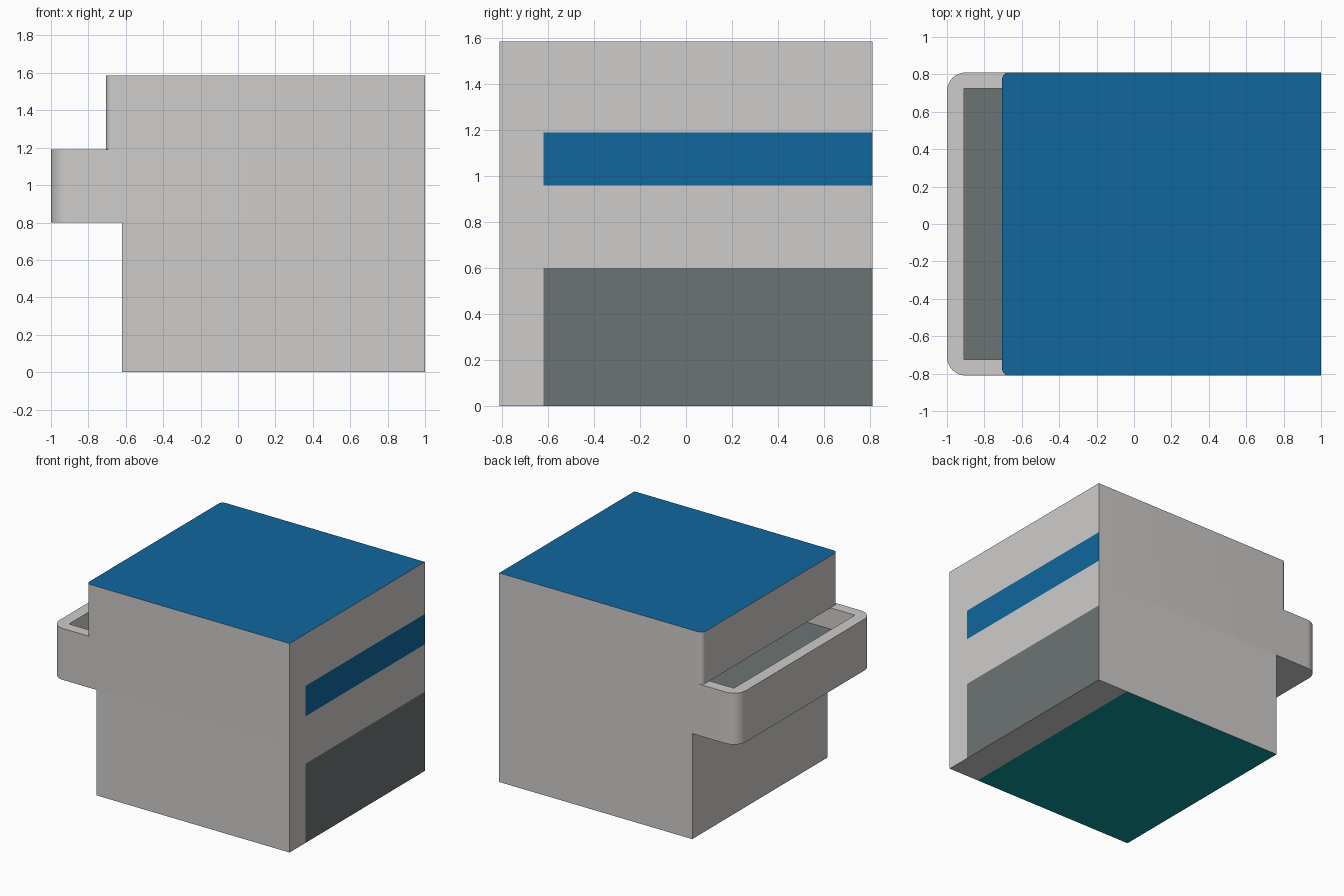
import bpy, bmesh, math

if "Cube" in bpy.data.objects:
    bpy.data.objects.remove(bpy.data.objects["Cube"])

def material(name, rgb):
    m = bpy.data.materials.new(name)
    m.diffuse_color = (*rgb, 1)
    m.use_nodes = True
    m.node_tree.nodes["Principled BSDF"].inputs["Base Color"].default_value = m.diffuse_color
    return m

GREY, BLUE, DARK, TEAL = range(4)
MATS = [material("warm light grey", (.62, .605, .59)),
        material("blue", (.005, .135, .345)),
        material("dark grey", (.152, .172, .172)),
        material("teal", (.004, .30, .30))]

Y = 0.81

def outline(x0, x1, y0, y1, r=0, steps=8):
    """Rectangle with the two corners on the -x side rounded."""
    pts = [(x1, y0), (x1, y1)]
    if not r:
        return pts + [(x0, y1), (x0, y0)]
    for cy, start in ((y1 - r, 90), (y0 + r, 180)):
        for i in range(steps + 1):
            a = math.radians(start + 90 * i / steps)
            pts.append((x0 + r + r * math.cos(a), cy + r * math.sin(a)))
    return pts

def prism(name, pts, z0, z1, cuts=(), paint=None):
    """Extruded outline, cut along planes and coloured by a rule."""
    bm = bmesh.new()
    base = bm.faces.new([bm.verts.new((x, y, z0)) for x, y in pts])
    top = bmesh.ops.extrude_face_region(bm, geom=[base])["geom"]
    bmesh.ops.translate(bm, vec=(0, 0, z1 - z0),
                        verts=[g for g in top if isinstance(g, bmesh.types.BMVert)])
    for axis, pos in cuts:
        co, no = [0, 0, 0], [0, 0, 0]
        co[axis], no[axis] = pos, 1
        bmesh.ops.bisect_plane(bm, geom=bm.verts[:] + bm.edges[:] + bm.faces[:],
                               plane_co=co, plane_no=no)
    bmesh.ops.recalc_face_normals(bm, faces=bm.faces[:])
    bm.normal_update()
    for f in bm.faces:
        f.material_index = paint(f.calc_center_median(), f.normal) if paint else GREY
    me = bpy.data.meshes.new(name)
    bm.to_mesh(me)
    bm.free()
    for m in MATS:
        me.materials.append(m)
    ob = bpy.data.objects.new(name, me)
    bpy.context.collection.objects.link(ob)
    bpy.context.view_layer.objects.active = ob
    ob.select_set(True)
    bpy.ops.object.shade_smooth_by_angle(angle=math.radians(30))
    ob.select_set(False)
    return ob

# Lower body: dark panel on the right side, teal underside
def paint_lower(c, n):
    if n.x > .9 and c.z < .6 and c.y > -.62:
        return DARK
    if n.z < -.9 and c.x < .745:
        return TEAL
    return GREY

prism("lower_body", outline(-.62, 1, -Y, Y), 0, .8,
      [(2, .6), (1, -.62), (0, .745)], paint_lower)

# Middle body with the projecting tray, blue stripe on the right side
def paint_middle(c, n):
    return BLUE if n.x > .9 and c.z > .96 and c.y > -.62 else GREY

tray = prism("middle_body_and_tray", outline(-1, 1, -Y, Y, .1), .8, 1.19,
             [(2, .96), (1, -.62)], paint_middle)

# Pocket of the tray, running in under the upper body
cutter = prism("tray_pocket_cutter", outline(-.91, -.2, -.725, .725), 1.025, 1.3)
cutter.hide_render = True
cutter.hide_set(True)
cutter.display_type = 'WIRE'
mod = tray.modifiers.new("pocket", 'BOOLEAN')
mod.operation, mod.solver, mod.object = 'DIFFERENCE', 'EXACT', cutter
prism("tray_floor", outline(-.91, -.2, -.725, .725), 1.022, 1.029, paint=lambda c, n: DARK)

# Upper body with blue top
prism("upper_body", outline(-.705, 1, -Y, Y, .035), 1.19, 1.585,
      paint=lambda c, n: BLUE if n.z > .9 else GREY)
